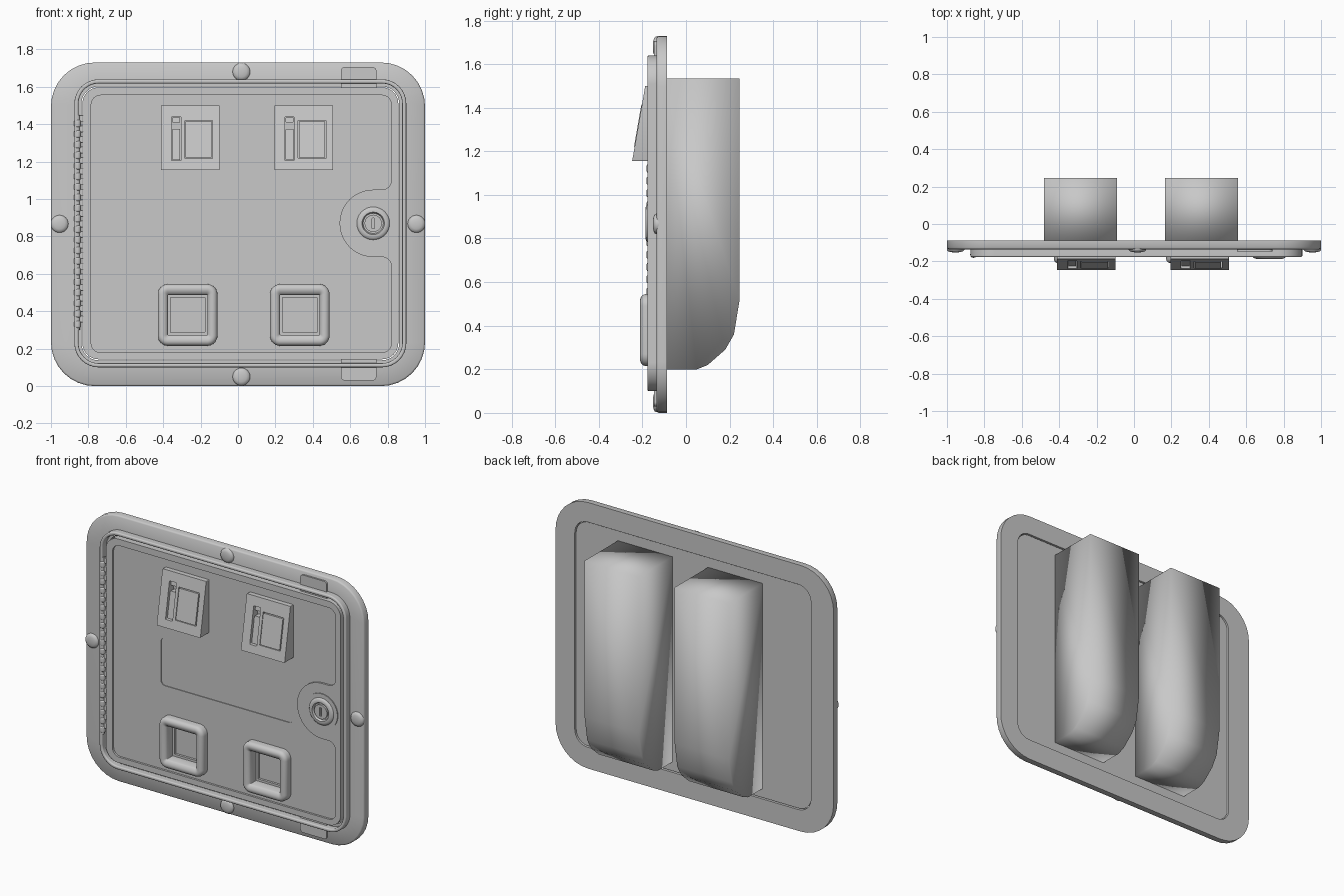
import bpy, bmesh, math
from math import sin, cos, pi, radians

if "Cube" in bpy.data.objects:
    bpy.data.objects.remove(bpy.data.objects["Cube"])

steel = bpy.data.materials.new("grey steel")
steel.diffuse_color = (0.58, 0.58, 0.58, 1)
steel.use_nodes = True
steel.node_tree.nodes["Principled BSDF"].inputs["Base Color"].default_value = steel.diffuse_color


def arc(cx, cz, r, a0, a1, n=8):
    return [(cx + r * cos(radians(a0 + (a1 - a0) * i / n)),
             cz + r * sin(radians(a0 + (a1 - a0) * i / n))) for i in range(n + 1)]


def rect(x0, x1, z0, z1, r=0.004, inset=0.0, n=8):
    """Rounded rectangle outline in the xz plane."""
    x0, x1, z0, z1 = x0 + inset, x1 - inset, z0 + inset, z1 - inset
    r = max(r - inset, 0.003)
    return (arc(x1 - r, z1 - r, r, 0, 90, n) + arc(x0 + r, z1 - r, r, 90, 180, n)
            + arc(x0 + r, z0 + r, r, 180, 270, n) + arc(x1 - r, z0 + r, r, 270, 360, n))


def circle(cx, cz, r, n=32):
    return [(cx + r * cos(2 * pi * i / n), cz + r * sin(2 * pi * i / n)) for i in range(n)]


def finish(name, bm, bevel=0.0, angle=35):
    bmesh.ops.recalc_face_normals(bm, faces=bm.faces[:])
    me = bpy.data.meshes.new(name)
    bm.to_mesh(me)
    bm.free()
    me.materials.append(steel)
    ob = bpy.data.objects.new(name, me)
    bpy.context.collection.objects.link(ob)
    bpy.ops.object.select_all(action='DESELECT')
    ob.select_set(True)
    bpy.context.view_layer.objects.active = ob
    if bevel:
        m = ob.modifiers.new("bevel", 'BEVEL')
        m.width, m.segments, m.limit_method = bevel, 3, 'ANGLE'
        m.angle_limit = radians(40)
        bpy.ops.object.modifier_apply(modifier=m.name)
    bpy.ops.object.shade_smooth_by_angle(angle=radians(angle))
    if bevel:
        m = ob.modifiers.new("weighted normals", 'WEIGHTED_NORMAL')
        m.keep_sharp = True
    return ob


def slab(name, outline, front, back, holes=(), bevel=0.0):
    """Plate with optional holes; front is a y value or a function of z."""
    bm = bmesh.new()
    edges = []
    for loop in [outline, *holes]:
        vs = [bm.verts.new((x, back, z)) for x, z in loop]
        edges += [bm.edges.new((vs[i - 1], vs[i])) for i in range(len(vs))]
    bmesh.ops.triangle_fill(bm, use_beauty=True, edges=edges, normal=(0, -1, 0))
    res = bmesh.ops.extrude_face_region(bm, geom=bm.faces[:], use_keep_orig=True)
    for v in res["geom"]:
        if isinstance(v, bmesh.types.BMVert):
            v.co.y = front(v.co.z) if callable(front) else front
    return finish(name, bm, bevel)


def loft(name, loops, angle=35, cap=True):
    """Skin through (outline, y) loops, optionally capped at the last one."""
    bm = bmesh.new()
    rows = [[bm.verts.new((x, y, z)) for x, z in pts] for pts, y in loops]
    for a, b in zip(rows, rows[1:]):
        for i in range(len(a)):
            bm.faces.new((a[i - 1], a[i], b[i], b[i - 1]))
    if cap:
        bm.faces.new(rows[-1])
    return finish(name, bm, angle=angle)


SHIFT = 0.6                       # spacing of the repeated left and right parts
DOOR = (-0.875, 0.9, 0.1, 1.64, 0.13)
FRAME = (-1, 1, 0, 1.73, 0.235)

# outer frame with an eased front edge, and the raised lip
opening = rect(*DOOR, inset=0.038)
loft("frame", [(opening, -0.088), (rect(*FRAME), -0.088), (rect(*FRAME), -0.126),
               (rect(*FRAME, inset=0.003), -0.131), (rect(*FRAME, inset=0.009), -0.135),
               (opening, -0.135), (opening, -0.088)], cap=False)
slab("door_lip", rect(*DOOR), -0.177, -0.12, [rect(*DOOR, inset=0.022)], bevel=0.008)

# door panel outline with a round notch for the lock
LX, LZ = 0.723, 0.87
panel = (arc(-0.735, 1.505, 0.05, 90, 180) + arc(-0.735, 0.23, 0.05, 180, 270)
         + arc(0.77, 0.23, 0.05, 270, 360) + arc(0.77, 0.64, 0.05, 0, 90)
         + arc(LX, LZ, 0.18, 270, 90, 20) + arc(0.77, 1.1, 0.05, 270, 360)
         + arc(0.77, 1.505, 0.05, 0, 90))

# door: raised rim, sunk panel, and a shallow centre recess
pockets = [rect(-0.39 + s, -0.15 + s, 0.262, 0.502, 0.02) for s in (0, SHIFT)]
slab("door_base", rect(*DOOR, inset=0.043), -0.151, -0.096, pockets)
slab("door_rim", rect(*DOOR, inset=0.043), -0.169, -0.14, [panel])
slab("door_panel", panel, -0.156, -0.14,
     pockets + [rect(-0.445, 0.505, 0.725, 1.035, 0.03)])

# lock
loft("lock_collar", [(circle(LX, LZ, r), y) for r, y in
     ((0.115, -0.15), (0.115, -0.175), (0.088, -0.175), (0.086, -0.178), (0.08, -0.183),
      (0.07, -0.186), (0.06, -0.186), (0.054, -0.172))])
slab("lock_plug", circle(LX, LZ, 0.046), -0.184, -0.165,
     [rect(LX - 0.007, LX + 0.007, LZ - 0.028, LZ + 0.028, n=2)])


# coin mechanisms with sloping faces
def slope(off):
    return lambda z: -0.247 + (z - 1.155) / 0.345 * 0.06 + off


for side, s in (("left", 0), ("right", 0.606)):
    def box(x0, x1, z0, z1, r=0.004, inset=0):
        return rect(x0 + s, x1 + s, z0, z1, r, inset, 3)
    slot, button = (-0.355, -0.305, 1.205, 1.44), (-0.285, -0.135, 1.217, 1.42)
    slab(side + "_coin_plate", box(-0.412, -0.098, 1.155, 1.5), slope(0), -0.15,
         [box(*slot), box(*button)])
    slab(side + "_reject_button", box(*button, inset=0.005), slope(-0.003), -0.16)
    slab(side + "_slot_lower", box(-0.351, -0.309, 1.209, 1.375), slope(0.014), -0.16)
    slab(side + "_slot_upper", box(-0.351, -0.309, 1.41, 1.436), slope(0.014), -0.16)

# coin returns: rounded bezel running into a pocket
for side, s in (("left", 0), ("right", SHIFT)):
    out = (-0.429 + s, -0.11 + s, 0.215, 0.545, 0.055)
    hole = (-0.375 + s, -0.163 + s, 0.273, 0.488)
    loft(side + "_coin_return",
         [(rect(*out), -0.15), (rect(*out), -0.187), (rect(*out, inset=0.004), -0.198),
          (rect(*out, inset=0.012), -0.206), (rect(*out, inset=0.024), -0.21),
          (rect(*out, inset=0.036), -0.208), (rect(*hole, inset=-0.006), -0.201),
          (rect(*hole), -0.192), (rect(*hole), -0.135),
          (rect(*hole, inset=0.014), -0.135), (rect(*hole, inset=0.014), -0.12)])

# coin chutes behind the door, softly shaded
profile = [(-0.1, 0.2), (0.05, 0.2), (0.1, 0.22), (0.18, 0.29), (0.22, 0.36),
           (0.246, 0.52), (0.246, 1.535), (-0.1, 1.535)]
for side, x0 in (("left", -0.482), ("right", 0.166)):
    bm = bmesh.new()
    a, b = [[bm.verts.new((x, y, z)) for y, z in profile] for x in (x0, x0 + 0.391)]
    bm.faces.new(a)
    bm.faces.new(b)
    for i in range(len(a)):
        bm.faces.new((a[i - 1], a[i], b[i], b[i - 1]))
    finish(side + "_coin_chute", bm, angle=180)

# frame bolts
for i, (x, z) in enumerate(((-0.954, 0.867), (0.954, 0.867), (0.018, 1.68), (0.018, 0.05))):
    loft(f"bolt_{i + 1}", [(circle(x, z, r, 24), y) for r, y in
         ((0.047, -0.125), (0.047, -0.137), (0.042, -0.145), (0.028, -0.15), (0.01, -0.152))],
         angle=60)

# latch tabs at the top and bottom
slab("top_tab", rect(0.55, 0.74, 1.58, 1.705, 0.02), -0.146, -0.12)
slab("bottom_tab", rect(0.55, 0.74, 0.03, 0.16, 0.02), -0.146, -0.12)


# piano hinge: pin with two columns of alternating knuckles
def rod(name, x, y, z0, z1, r, bevel=0.0):
    bm = bmesh.new()
    bmesh.ops.create_cone(bm, cap_ends=True, segments=16, radius1=r, radius2=r, depth=z1 - z0)
    bmesh.ops.translate(bm, verts=bm.verts[:], vec=(x, y, (z0 + z1) / 2))
    finish(name, bm, bevel)


rod("hinge_pin", -0.858, -0.164, 0.3, 1.45, 0.012)
for i in range(20):
    z = 0.33 + i * 0.0565
    rod(f"hinge_knuckle_{i + 1}", -0.858, -0.163, z - 0.02, z + 0.02, 0.018, 0.009)
    rod(f"hinge_leaf_{i + 1}", -0.836, -0.16, z + 0.01, z + 0.046, 0.012, 0.004)
